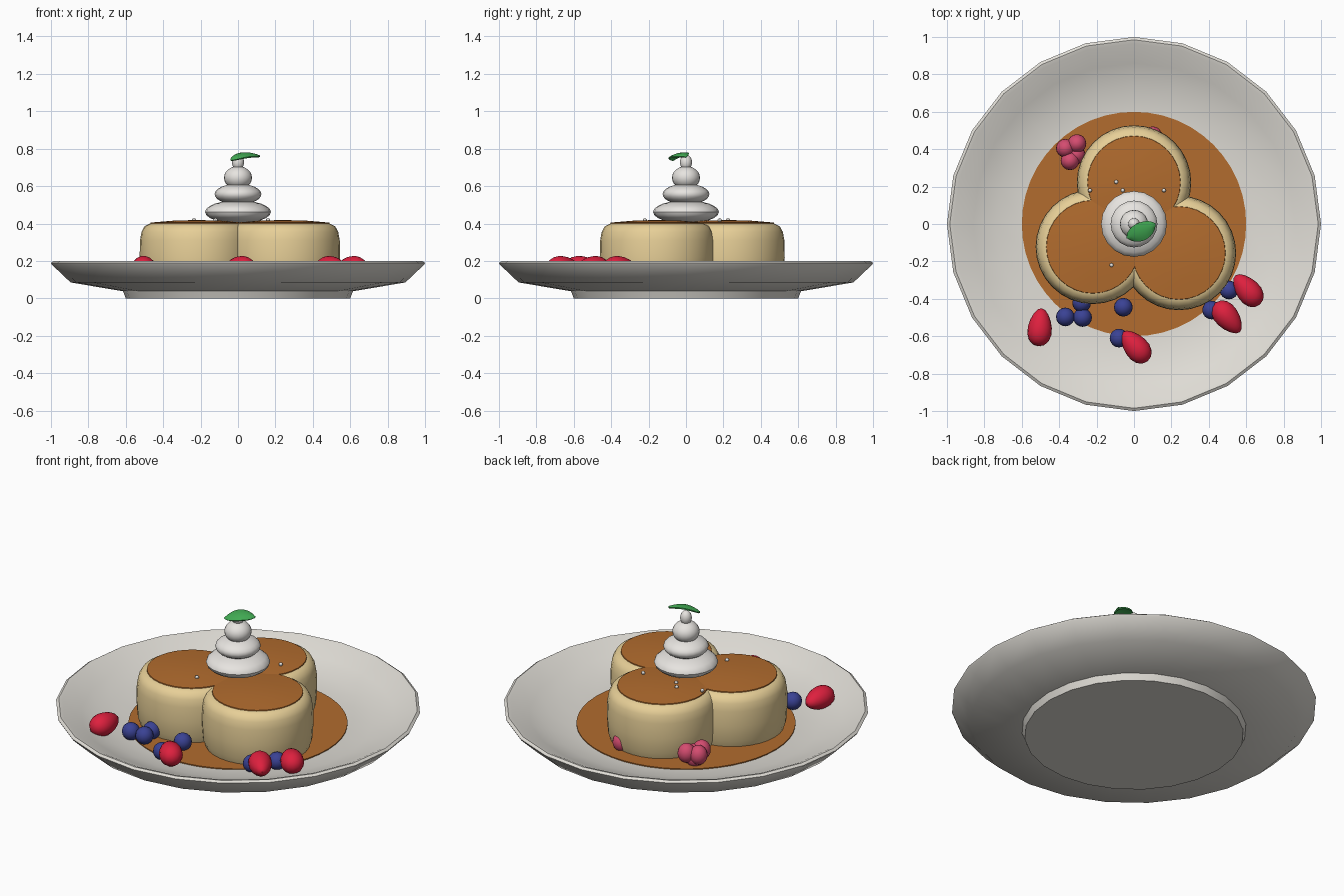
import bpy, bmesh, math
from mathutils import Matrix, Vector

cube = bpy.data.objects.get("Cube")
if cube:
    bpy.data.objects.remove(cube, do_unlink=True)


def material(name, srgb):
    rgb = [((c / 255 + 0.055) / 1.055) ** 2.4 for c in srgb]
    m = bpy.data.materials.new(name)
    m.use_nodes = True
    m.diffuse_color = (*rgb, 1)
    m.node_tree.nodes["Principled BSDF"].inputs["Base Color"].default_value = (*rgb, 1)
    return m


china = material("warm white china", (224, 221, 214))
cream = material("whipped cream white", (232, 229, 225))
sponge = material("golden sponge", (232, 208, 152))
syrup = material("caramel syrup", (178, 108, 46))
red = material("strawberry red", (222, 32, 62))
blue = material("blueberry blue", (58, 66, 148))
pink = material("raspberry pink", (212, 76, 112))
green = material("mint green", (66, 172, 84))


def finish(name, bm, mat, angle=40):
    bmesh.ops.recalc_face_normals(bm, faces=bm.faces)
    me = bpy.data.meshes.new(name)
    bm.to_mesh(me)
    bm.free()
    me.materials.append(mat)
    ob = bpy.data.objects.new(name, me)
    bpy.context.collection.objects.link(ob)
    bpy.ops.object.select_all(action="DESELECT")
    ob.select_set(True)
    bpy.context.view_layer.objects.active = ob
    bpy.ops.object.shade_smooth_by_angle(angle=math.radians(angle))
    return ob


def lathe(name, profile, mat, sides, centre=(0, 0), angle=40):
    """Spin a radius/height profile that starts and ends on the axis."""
    bm = bmesh.new()
    vs = [bm.verts.new((r, 0, z)) for r, z in profile]
    edges = [bm.edges.new(pair) for pair in zip(vs, vs[1:])]
    bmesh.ops.spin(bm, geom=vs + edges, cent=(0, 0, 0), axis=(0, 0, 1),
                   angle=math.tau, steps=sides)
    bmesh.ops.remove_doubles(bm, verts=bm.verts, dist=0.0005)
    bmesh.ops.translate(bm, verts=bm.verts, vec=(*centre, 0))
    return finish(name, bm, mat, angle)


def add_ball(bm, centre, size, turn=0, taper=0, segs=16, rings=10):
    """Ellipsoid whose long axis is local x, narrowing towards +x by taper."""
    vs = bmesh.ops.create_uvsphere(bm, u_segments=segs, v_segments=rings, radius=1)["verts"]
    for v in vs:
        k = 1 - taper * v.co.x
        v.co = Vector((v.co.x * size[0], v.co.y * size[1] * k, v.co.z * size[2] * k))
    bmesh.ops.transform(bm, verts=vs, matrix=Matrix.Translation(centre)
                        @ Matrix.Rotation(math.radians(turn), 4, "Z"))


# Plate with foot, flared underside and shallow bowl
lathe("plate", [(0, 0), (0.6, 0), (0.615, 0.038), (0.895, 0.085), (0.995, 0.18),
                (1, 0.19), (0.985, 0.2), (0.965, 0.195), (0.86, 0.145), (0.74, 0.105),
                (0.6, 0.086), (0, 0.08)], china, 24)

# Syrup pool on the plate
lathe("syrup_pool", [(0, 0.08), (0.6, 0.08), (0.6, 0.092), (0, 0.094)], syrup, 48)

# Three round cakes with syrup tops
for side, centre in (("back", (0, 0.222)), ("right", (-0.22, -0.122)), ("left", (0.24, -0.155))):
    lathe(side + "_cake", [(0, 0.085), (0.285, 0.085), (0.3, 0.13), (0.306, 0.22),
                           (0.304, 0.31), (0.296, 0.355), (0.28, 0.385), (0.25, 0.4),
                           (0, 0.402)], sponge, 32, centre, 60)
    lathe(side + "_cake_syrup", [(0, 0.398), (0.25, 0.398), (0.248, 0.405),
                                 (0.13, 0.415), (0, 0.419)], syrup, 32, centre)

# Whipped cream swirl in shrinking tiers
bm = bmesh.new()
for radius, half, z in ((0.176, 0.062, 0.462), (0.125, 0.056, 0.557),
                        (0.075, 0.062, 0.645), (0.032, 0.042, 0.727)):
    add_ball(bm, (0, 0, z), (radius, radius, half), segs=20, rings=12)
finish("cream_swirl", bm, cream)

# Sugar grains on the syrup
bm = bmesh.new()
for x, y in ((-0.235, 0.18), (-0.095, 0.225), (-0.06, 0.18), (0.16, 0.18), (-0.12, -0.22)):
    add_ball(bm, (x, y, 0.418), (0.011, 0.011, 0.011), segs=8, rings=6)
finish("sugar_grains", bm, cream)

# Mint leaf: a domed, pointed sheet tilted towards the front
bm = bmesh.new()
bmesh.ops.create_grid(bm, x_segments=10, y_segments=6, size=1)
for v in bm.verts:
    u, w = v.co.x, v.co.y
    width = 0.05 * max(0, 1 - u * u) ** 0.7
    v.co = (0.088 * u, width * w, 0.022 * (1 - u * u) - 0.008 * w * w)
bmesh.ops.remove_doubles(bm, verts=bm.verts, dist=0.0005)
bmesh.ops.solidify(bm, geom=bm.faces[:], thickness=0.008)
bmesh.ops.transform(bm, verts=bm.verts, matrix=Matrix.Translation((0.038, -0.038, 0.755))
                    @ Matrix.Rotation(math.radians(14), 4, "X")
                    @ Matrix.Rotation(math.radians(27), 4, "Z"))
finish("mint_leaf", bm, green, 60)

# Strawberries: position and direction of the narrow tip
for i, (x, y, turn) in enumerate(((-0.503, -0.552, 85), (0.008, -0.655, 130),
                                  (0.5, -0.5, -50), (0.607, -0.353, 130))):
    bm = bmesh.new()
    add_ball(bm, (x, y, 0.163), (0.102, 0.064, 0.062), turn, 0.22)
    finish(f"strawberry_{i + 1}", bm, red)

# Blueberries
bm = bmesh.new()
for x, y in ((-0.367, -0.497), (-0.275, -0.5), (-0.28, -0.422), (-0.057, -0.445),
             (-0.08, -0.61), (0.415, -0.46), (0.508, -0.353)):
    add_ball(bm, (x, y, 0.132), (0.05, 0.05, 0.05))
finish("blueberries", bm, blue)

# Raspberries as clusters of small balls
bm = bmesh.new()
for x, y, z in ((-0.367, 0.405, 0.15), (-0.305, 0.43, 0.155), (-0.342, 0.338, 0.15),
                (-0.34, 0.4, 0.125), (-0.31, 0.37, 0.13), (0.1, 0.472, 0.13)):
    add_ball(bm, (x, y, z), (0.05, 0.05, 0.056))
finish("raspberries", bm, pink)
